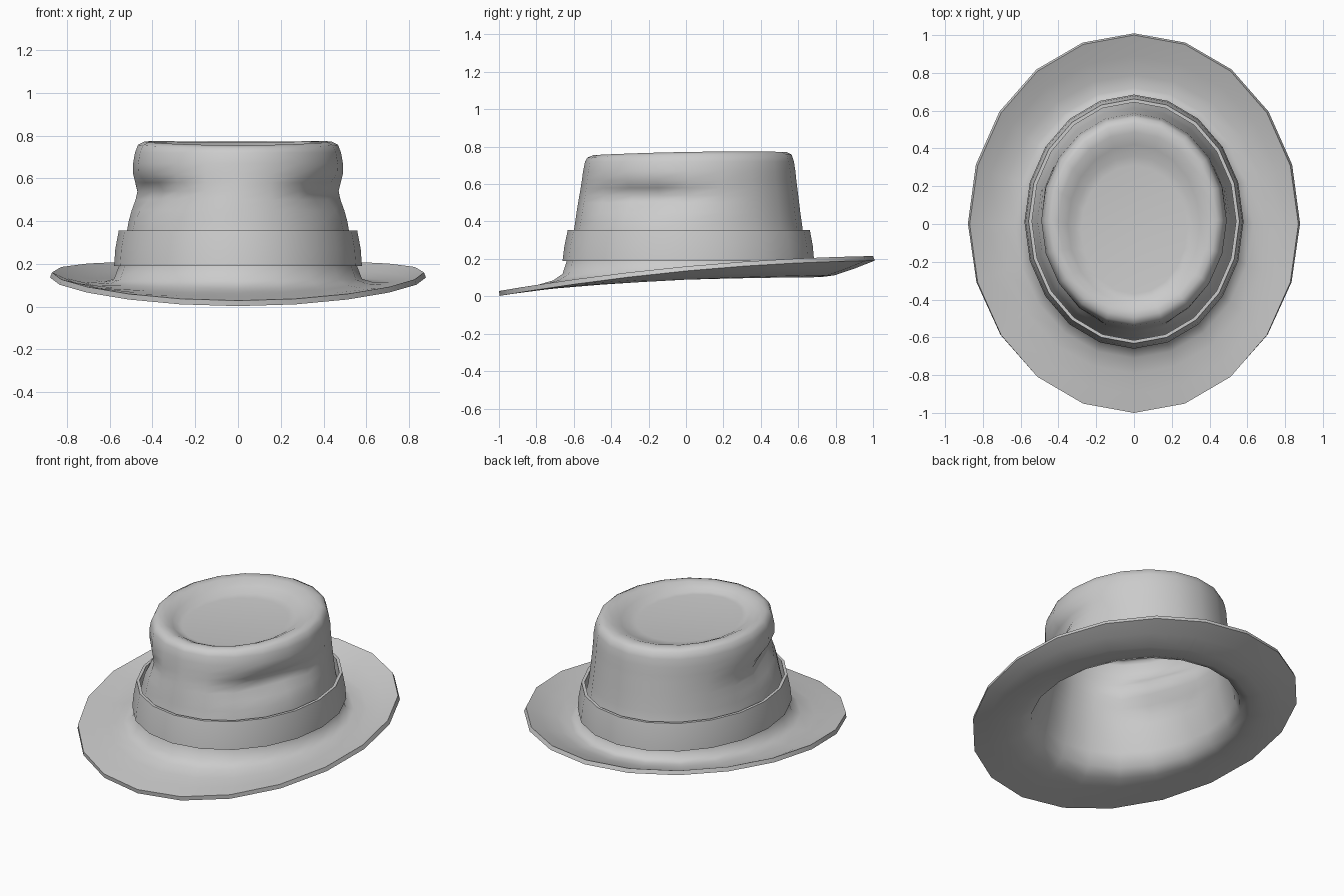
import bpy, bmesh, math

if "Cube" in bpy.data.objects:
    bpy.data.objects.remove(bpy.data.objects["Cube"])

SIDES = 20


def dent(phi, z):
    # pinch on both front flanks of the crown, sharper at its upper edge
    a = math.degrees(phi)
    a = min(a, 360 - a)
    height = 0.05 if z > 0.54 else 0.09
    return 0.085 * math.exp(-((a - 64) / 25) ** 2 - ((z - 0.54) / height) ** 2)


def ring(bm, rx, y0, y1, zf, zs, zb, dented=False):
    # oval ring given half width, front/back y, and front/side/back height
    verts = []
    for i in range(SIDES):
        p = 2 * math.pi * i / SIDES
        s, c = math.sin(p), math.cos(p)
        z = zs + (zb - zf) / 2 * -c + ((zf + zb) / 2 - zs) * c * c
        x, y = rx * s, (y0 + y1) / 2 - (y1 - y0) / 2 * c
        if dented:
            d = dent(p, z)
            r = math.hypot(x, y)
            x, y = x * (1 - d / r), y * (1 - d / r)
        verts.append(bm.verts.new((x, y, z)))
    return verts


def loft(name, rings, closed=False, cap=False, dents=False, angle=40):
    bm = bmesh.new()
    loops = [ring(bm, *r, dented=dents and min(r[3:]) > 0.36 and r[0] > 0.47) for r in rings]
    pairs = list(zip(loops, loops[1:]))
    if closed:
        pairs.append((loops[-1], loops[0]))
    for a, b in pairs:
        for i in range(SIDES):
            j = (i + 1) % SIDES
            bm.faces.new((a[i], a[j], b[j], b[i]))
    if cap:
        bm.faces.new(loops[-1])
    if closed:
        bmesh.ops.recalc_face_normals(bm, faces=bm.faces)
    mesh = bpy.data.meshes.new(name)
    bm.to_mesh(mesh)
    bm.free()
    ob = bpy.data.objects.new(name, mesh)
    bpy.context.collection.objects.link(ob)
    bpy.ops.object.select_all(action='DESELECT')
    ob.select_set(True)
    bpy.context.view_layer.objects.active = ob
    if not closed:
        mod = ob.modifiers.new("thickness", 'SOLIDIFY')
        mod.thickness = 0.026
        mod.offset = -1
        bpy.ops.object.modifier_apply(modifier=mod.name)
    bpy.ops.object.shade_smooth_by_angle(angle=math.radians(angle))
    return ob


def level(rx, y0, y1, z):
    return (rx, y0, y1, z, z, z)


# brim and crown: one felt shell from the brim edge to the sunken top
felt = [
    (0.87, -1.0, 1.0, 0.028, 0.16, 0.215),
    (0.80, -0.90, 0.89, 0.045, 0.132, 0.172),
    (0.71, -0.79, 0.79, 0.062, 0.115, 0.138),
    (0.63, -0.71, 0.72, 0.085, 0.115, 0.128),
    (0.58, -0.66, 0.68, 0.12, 0.13, 0.14),
    level(0.557, -0.637, 0.665, 0.19),
    level(0.52, -0.60, 0.625, 0.35),
    level(0.514, -0.592, 0.618, 0.40),
    level(0.508, -0.585, 0.611, 0.45),
    level(0.503, -0.577, 0.605, 0.50),
    level(0.499, -0.57, 0.60, 0.54),
    level(0.496, -0.563, 0.595, 0.58),
    level(0.493, -0.557, 0.59, 0.62),
    level(0.491, -0.55, 0.585, 0.67),
    level(0.482, -0.54, 0.577, 0.72),
    (0.468, -0.527, 0.565, 0.742, 0.757, 0.757),
    (0.438, -0.495, 0.535, 0.755, 0.772, 0.772),
    (0.40, -0.46, 0.485, 0.75, 0.768, 0.77),
    (0.35, -0.425, 0.42, 0.735, 0.742, 0.745),
    (0.315, -0.40, 0.36, 0.719, 0.72, 0.722),
    level(0.28, -0.37, 0.31, 0.715),
]
loft("felt_brim_and_crown", felt, cap=True, dents=True, angle=60)

# hat band: flared ring standing slightly off the crown
band = [
    level(0.58, -0.66, 0.685, 0.19),
    level(0.574, -0.65, 0.678, 0.27),
    level(0.558, -0.632, 0.662, 0.355),
    level(0.54, -0.615, 0.644, 0.355),
    level(0.55, -0.63, 0.655, 0.19),
]
loft("hat_band", band, closed=True)
